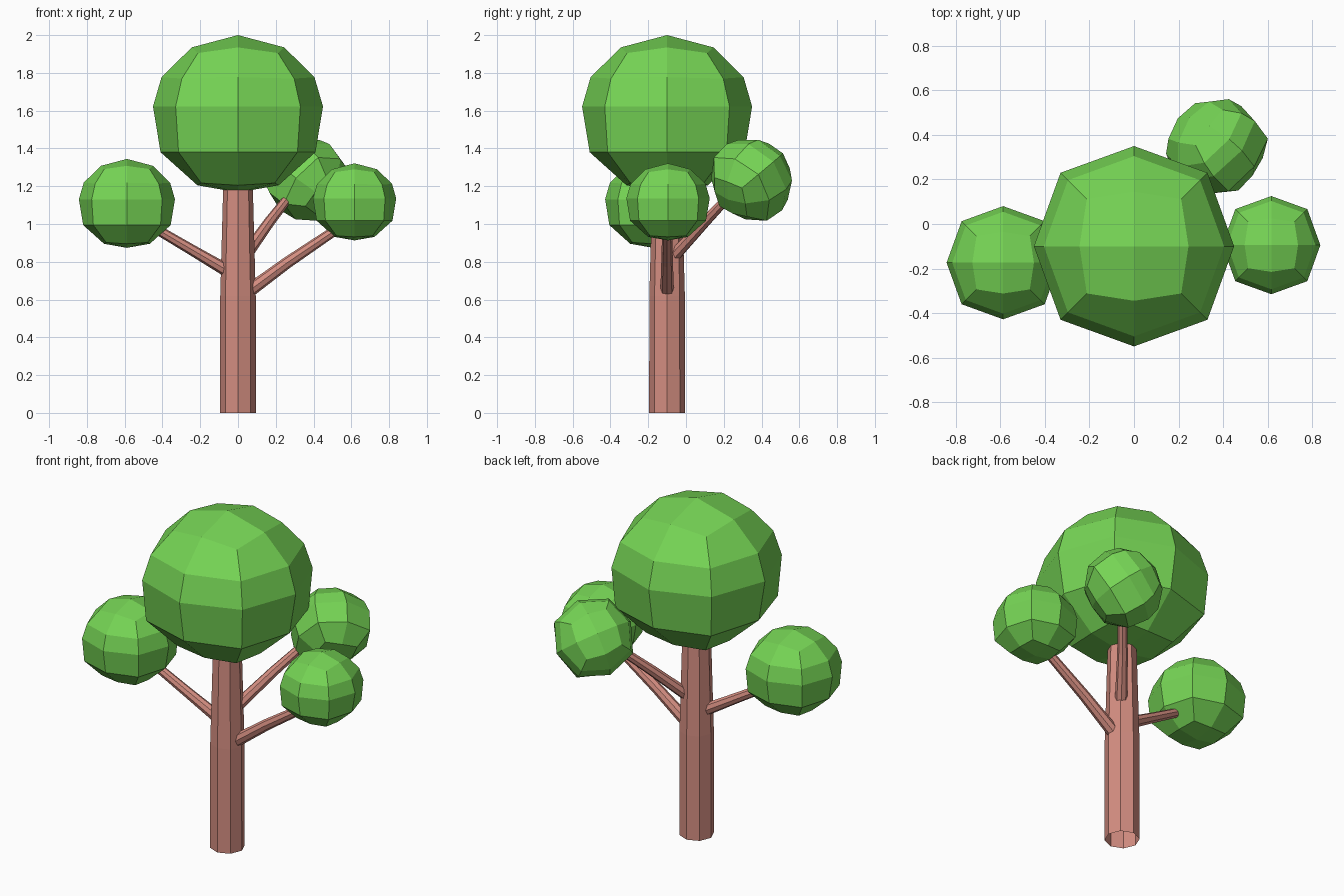
import bpy, bmesh, math
from mathutils import Vector, Matrix

if "Cube" in bpy.data.objects:
    bpy.data.objects.remove(bpy.data.objects["Cube"])


def material(name, rgb):
    m = bpy.data.materials.new(name)
    m.diffuse_color = (*rgb, 1.0)
    m.use_nodes = True
    m.node_tree.nodes["Principled BSDF"].inputs["Base Color"].default_value = m.diffuse_color
    return m


LEAF = material("leaf_green", (0.18, 0.66, 0.09))
BARK = material("bark_brown", (0.66, 0.27, 0.22))


def add_object(name, bm, mat):
    bmesh.ops.recalc_face_normals(bm, faces=bm.faces)
    mesh = bpy.data.meshes.new(name)
    bm.to_mesh(mesh)
    bm.free()
    mesh.materials.append(mat)
    ob = bpy.data.objects.new(name, mesh)
    bpy.context.collection.objects.link(ob)
    return ob


def bridge(bm, a, b):
    n = len(a)
    for i in range(n):
        j = (i + 1) % n
        bm.faces.new((a[i], a[j], b[j], b[i]))


# Crown profile: radius and height on the axes, then on the diagonals
CROWN = [(0.245, 0.35, 0.30, 0.32),
         (0.405, 0.192, 0.42, 0.185),
         (0.45, 0.037, 0.467, 0.037),
         (0.41, -0.205, 0.445, -0.205),
         (0.215, -0.38, 0.275, -0.368)]


def crown(name, center, scale, rot=Matrix.Identity(3)):
    bm = bmesh.new()
    rings = []
    for ra, za, rd, zd in CROWN:
        ring = []
        for i in range(8):
            r, z = (rd, zd) if i % 2 else (ra, za)
            t = i * math.pi / 4
            ring.append(bm.verts.new((r * math.cos(t), r * math.sin(t), z)))
        rings.append(ring)
    for a, b in zip(rings, rings[1:]):
        bridge(bm, a, b)
    # Caps made of four quads around a pole
    for ring, z in ((rings[0], 0.415), (rings[-1], -0.418)):
        pole = bm.verts.new((0, 0, z))
        for i in range(0, 8, 2):
            bm.faces.new((pole, ring[i], ring[i + 1], ring[(i + 2) % 8]))
    bm.transform(Matrix.Translation(center) @ rot.to_4x4() @ Matrix.Scale(scale, 4))
    return add_object(name, bm, LEAF)


def tube(name, points, radii, axis=None, cap=True):
    bm = bmesh.new()
    pts = [Vector(p) for p in points]
    d = (pts[-1] - pts[0]).normalized()
    side = Vector((1, 0, 0)) if axis else d.cross(Vector((0, 0, 1))).normalized()
    up = d.cross(side)
    rings = []
    for p, r in zip(pts, radii):
        rings.append([bm.verts.new(p + r * (math.cos(k * math.pi / 4) * side
                                            + math.sin(k * math.pi / 4) * up))
                      for k in range(8)])
    for a, b in zip(rings, rings[1:]):
        bridge(bm, a, b)
    if cap:
        bm.faces.new(rings[0])
        bm.faces.new(rings[-1])
    return add_object(name, bm, BARK)


# Trunk, open at the ground
tube("trunk", [(0, -0.1, 0), (0, -0.1, 0.62), (0, -0.1, 1.25)],
     [0.095, 0.094, 0.077], axis=True, cap=False)

# Branches
tube("left_branch", [(-0.03, -0.1, 0.737), (-0.24, -0.125, 0.86), (-0.47, -0.15, 0.995)],
     [0.035, 0.029, 0.025])
tube("right_branch", [(0.05, -0.1, 0.64), (0.26, -0.1, 0.795), (0.52, -0.1, 0.97)],
     [0.036, 0.031, 0.026])
tube("back_branch", [(0.04, -0.06, 0.835), (0.165, 0.10, 1.01), (0.29, 0.25, 1.17)],
     [0.034, 0.029, 0.024])

# Tilted frame of the back crown
tilt, twist = math.radians(32), math.radians(20)
z = Vector((-0.67 * math.cos(tilt), 0.74 * math.cos(tilt), math.sin(tilt))).normalized()
y = (Vector((0, 0, 1)) - z.z * z).normalized()
x = y.cross(z)
lean = Matrix((x, y, z)).transposed() @ Matrix.Rotation(twist, 3, 'Z')
# Crowns
crown("main_crown", (0, -0.1, 1.585), 1.0)
crown("left_crown", (-0.588, -0.174, 1.11), 0.565)
crown("right_crown", (0.617, -0.095, 1.118), 0.49)
crown("back_crown", (0.365, 0.35, 1.238), 0.49, lean)
